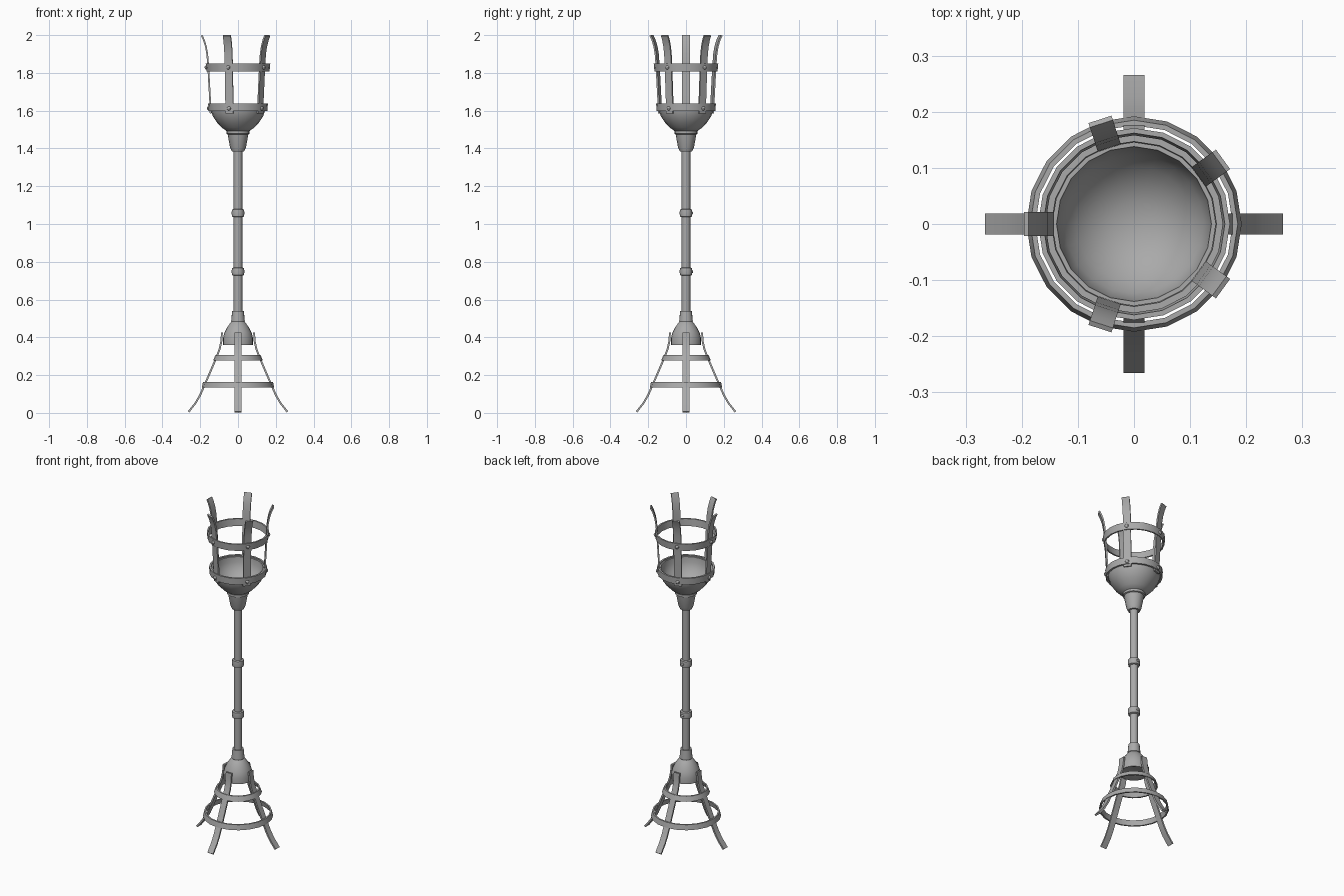
import bpy, bmesh, math
from mathutils import Vector, Matrix

if "Cube" in bpy.data.objects:
    bpy.data.objects.remove(bpy.data.objects["Cube"])

iron = bpy.data.materials.new("grey_iron")
iron.use_nodes = True
iron.diffuse_color = (0.4, 0.4, 0.4, 1)
iron.node_tree.nodes["Principled BSDF"].inputs["Base Color"].default_value = (0.4, 0.4, 0.4, 1)


def finish(bm, name, angle=40):
    bmesh.ops.recalc_face_normals(bm, faces=bm.faces)
    mesh = bpy.data.meshes.new(name)
    bm.to_mesh(mesh)
    bm.free()
    mesh.materials.append(iron)
    ob = bpy.data.objects.new(name, mesh)
    bpy.context.collection.objects.link(ob)
    bpy.ops.object.select_all(action='DESELECT')
    ob.select_set(True)
    bpy.context.view_layer.objects.active = ob
    bpy.ops.object.shade_smooth_by_angle(angle=math.radians(angle))
    return ob


def lathe(name, profile, sides=20, closed=False):
    """Spin a (radius, height) profile round the z axis."""
    bm = bmesh.new()
    verts = [bm.verts.new((r, 0, z)) for r, z in profile]
    pairs = list(zip(verts, verts[1:]))
    if closed:
        pairs.append((verts[-1], verts[0]))
    edges = [bm.edges.new(p) for p in pairs]
    bmesh.ops.spin(bm, geom=verts + edges, axis=(0, 0, 1), cent=(0, 0, 0),
                   angle=math.tau, steps=sides, use_duplicate=False)
    bmesh.ops.remove_doubles(bm, verts=bm.verts, dist=0.0002)
    return finish(bm, name)


def hoop(name, low, high, z0, z1, thick=0.009):
    """Flat band, outer radius low at z0 and high at z1."""
    lathe(name, [(low, z0), (high, z1), (high - thick, z1), (low - thick, z0)], closed=True)


def strap(name, path, width, thick, degrees):
    """Bent flat bar following a (radius, height) path, turned about z."""
    bm = bmesh.new()
    rows = []
    for i, (r, z) in enumerate(path):
        a, b = path[max(i - 1, 0)], path[min(i + 1, len(path) - 1)]
        t = Vector((b[0] - a[0], 0, b[1] - a[1])).normalized()
        n = Vector((t.z, 0, -t.x)) * thick / 2
        side = Vector((0, width / 2, 0))
        c = Vector((r, 0, z))
        rows.append([bm.verts.new(c + p) for p in (n + side, n - side, -n - side, side - n)])
    for p, q in zip(rows, rows[1:]):
        for k in range(4):
            bm.faces.new((p[k], p[k - 1], q[k - 1], q[k]))
    bm.faces.new(rows[0])
    bm.faces.new(rows[-1])
    bm.transform(Matrix.Rotation(math.radians(degrees), 4, 'Z'))
    finish(bm, name, 30)


def rivet(name, radius, z, degrees, size=0.011):
    bm = bmesh.new()
    bmesh.ops.create_uvsphere(bm, u_segments=8, v_segments=6, radius=size)
    bm.transform(Matrix.Rotation(math.radians(degrees), 4, 'Z')
                 @ Matrix.Translation((radius, 0, z)) @ Matrix.Diagonal((0.8, 1, 1, 1)))
    finish(bm, name)


# Pole and its two collars
lathe("pole", [(0, 0.37), (0.023, 0.37), (0.023, 1.42), (0, 1.42)], 12)
for i, z in enumerate((0.73, 1.04)):
    lathe(f"pole_collar_{i}", [(0.022, z - 0.004), (0.032, z), (0.034, z + 0.018),
                               (0.032, z + 0.036), (0.022, z + 0.04)], 12)
    rivet(f"collar_rivet_{i}", 0.032, z + 0.018, 90, 0.008)

# Bell-shaped foot joint with its socket
lathe("foot_socket", [(0.022, 0.54), (0.031, 0.54), (0.036, 0.485), (0.03, 0.48)], 16)
lathe("foot_bell", [(0.03, 0.485), (0.04, 0.478), (0.058, 0.452), (0.072, 0.425),
                    (0.08, 0.395), (0.08, 0.36), (0.072, 0.36), (0.05, 0.368), (0, 0.37)])

# Four splayed legs and the two hoops round them
leg_path = [(0.085, 0.425), (0.088, 0.38), (0.098, 0.335), (0.12, 0.28), (0.15, 0.21),
            (0.178, 0.145), (0.2, 0.095), (0.225, 0.052), (0.262, 0.005)]
for i in range(4):
    strap(f"leg_{i}", leg_path, 0.037, 0.01, i * 90)
hoop("upper_leg_hoop", 0.131, 0.12, 0.278, 0.306)
hoop("lower_leg_hoop", 0.192, 0.185, 0.134, 0.164)

# Neck and open bowl
lathe("neck", [(0.022, 1.385), (0.033, 1.385), (0.042, 1.405), (0.055, 1.475),
               (0.062, 1.478), (0.062, 1.492), (0.05, 1.495)], 16)
lathe("bowl", [(0, 1.485), (0.055, 1.488), (0.085, 1.51), (0.112, 1.538), (0.132, 1.568),
               (0.143, 1.6), (0.146, 1.632), (0.138, 1.632), (0.135, 1.6), (0.124, 1.57),
               (0.104, 1.543), (0.075, 1.518), (0.04, 1.503), (0, 1.498)])

# Fire basket: five upright straps, two hoops and rivets
basket_path = [(0.145, 1.585), (0.148, 1.66), (0.153, 1.75), (0.158, 1.84),
               (0.163, 1.9), (0.17, 1.94), (0.181, 1.975), (0.192, 1.998)]
hoop("bowl_rim_hoop", 0.156, 0.158, 1.598, 1.638, 0.011)
hoop("basket_hoop", 0.167, 0.171, 1.808, 1.85)
for i in range(5):
    turn = 36 + i * 72
    strap(f"basket_strap_{i}", basket_path, 0.043, 0.009, turn)
    rivet(f"rim_rivet_{i}", 0.156, 1.612, turn)
    rivet(f"basket_rivet_{i}", 0.168, 1.829, turn)
